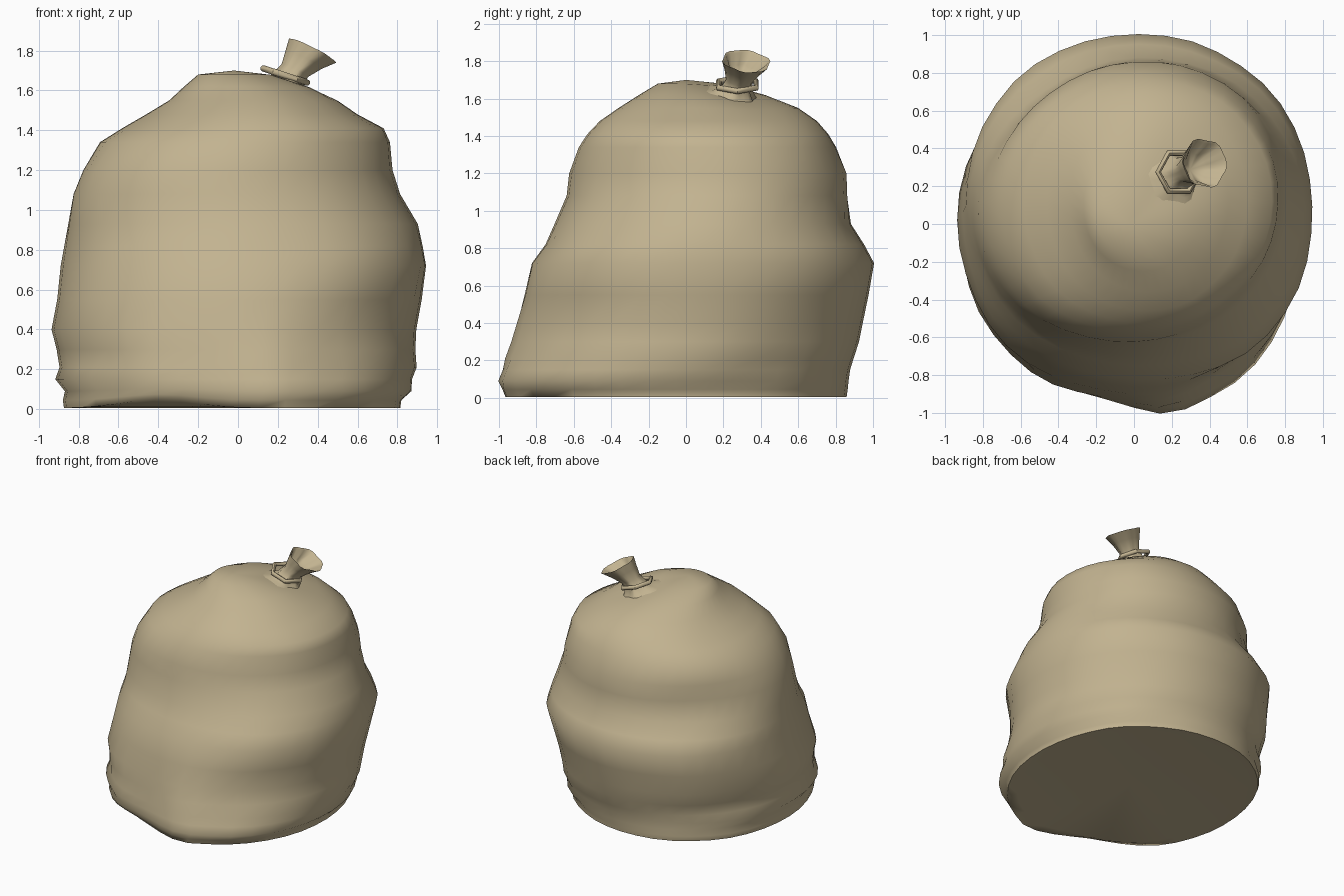
import bpy, bmesh, math
from mathutils import Vector, noise

if "Cube" in bpy.data.objects:
    bpy.data.objects.remove(bpy.data.objects["Cube"])

mat = bpy.data.materials.new("tan sackcloth")
mat.diffuse_color = (0.54, 0.45, 0.28, 1)
mat.use_nodes = True
mat.node_tree.nodes["Principled BSDF"].inputs["Base Color"].default_value = mat.diffuse_color


def loft(name, rings, cap_start=None, cap_end=None, angle=60):
    """Skin a list of closed rings; optional centre points close the ends."""
    bm = bmesh.new()
    vs = [[bm.verts.new(p) for p in r] for r in rings]
    n = len(vs[0])
    for a, b in zip(vs, vs[1:]):
        for i in range(n):
            j = (i + 1) % n
            bm.faces.new((a[i], a[j], b[j], b[i]))
    for ring, c, flip in ((vs[0], cap_start, True), (vs[-1], cap_end, False)):
        if c is not None:
            cv = bm.verts.new(c)
            for i in range(n):
                j = (i + 1) % n
                bm.faces.new((ring[j], ring[i], cv) if flip else (ring[i], ring[j], cv))
    bmesh.ops.recalc_face_normals(bm, faces=bm.faces)
    me = bpy.data.meshes.new(name)
    bm.to_mesh(me)
    bm.free()
    ob = bpy.data.objects.new(name, me)
    bpy.context.collection.objects.link(ob)
    me.materials.append(mat)
    bpy.ops.object.select_all(action='DESELECT')
    ob.select_set(True)
    bpy.context.view_layer.objects.active = ob
    bpy.ops.object.shade_smooth_by_angle(angle=math.radians(angle))
    return ob


# Sack body sections: z, x min, x max, y min, y max
SECTIONS = [
    (0.005, -0.87, 0.81, -0.95, 0.855),
    (0.045, -0.875, 0.815, -0.965, 0.86),
    (0.09, -0.865, 0.865, -0.98, 0.865),
    (0.15, -0.915, 0.87, -0.965, 0.875),
    (0.21, -0.895, 0.895, -0.955, 0.895),
    (0.30, -0.91, 0.89, -0.93, 0.925),
    (0.40, -0.935, 0.895, -0.905, 0.945),
    (0.55, -0.905, 0.92, -0.86, 0.975),
    (0.72, -0.885, 0.935, -0.815, 1.0),
    (0.82, -0.87, 0.92, -0.745, 0.95),
    (0.93, -0.855, 0.90, -0.70, 0.885),
    (1.08, -0.83, 0.81, -0.635, 0.865),
    (1.20, -0.775, 0.77, -0.62, 0.855),
    (1.34, -0.69, 0.76, -0.57, 0.80),
    (1.41, -0.58, 0.73, -0.525, 0.76),
    (1.48, -0.46, 0.60, -0.46, 0.70),
    (1.55, -0.345, 0.50, -0.36, 0.60),
    (1.62, -0.27, 0.36, -0.25, 0.43),
    (1.68, -0.20, 0.17, -0.15, 0.21),
]
# Bulges and hollows between the axes: direction, height, spread, amount
LOBES = [
    (45, 1.20, 0.17, 0.06), (225, 1.22, 0.22, 0.05), (45, 0.72, 0.15, 0.02),
    (135, 1.06, 0.16, -0.08), (135, 0.72, 0.12, 0.03), (135, 0.05, 0.12, 0.04),
    (315, 0.74, 0.16, 0.06), (315, 0.06, 0.14, 0.05), (225, 0.60, 0.25, 0.02),
]
N = 40


def body_point(z, x0, x1, y0, y1, k):
    a = 2 * math.pi * k / N
    c, s = math.cos(a), math.sin(a)
    f = 1.0
    for d, h, w, amt in LOBES:
        f += amt * max(0, math.cos(a - math.radians(d))) ** 6 * math.exp(-((z - h) / w) ** 2)
    # soft cloth wrinkles
    f += 0.015 * noise.noise(Vector((c * 2.2, s * 2.2, z * 4 + c))) * abs(math.sin(2 * a))
    x = (x0 + x1) / 2 + (x1 - x0) / 2 * c * f
    y = (y0 + y1) / 2 + (y1 - y0) / 2 * s * f
    if y < -0.3:
        low = max(0, 1 - z / 0.6)
        # flattened front that comes to a point right of centre
        y += 0.055 * low * math.exp(-((x + 0.22) / 0.22) ** 2)
        y -= 0.04 * low * math.exp(-((x - 0.2) / 0.14) ** 2)
        # lifted lip at the front left of the base
        if z < 0.13:
            z += 0.045 * (1 - z / 0.13) * math.exp(-((x + 0.4) / 0.25) ** 2)
    # dip round the tied neck
    z -= 0.03 * math.exp(-((x - 0.25) ** 2 + (y - 0.28) ** 2) / 0.03)
    return Vector((x, y, z))


rings = [[body_point(*s, k) for k in range(N)] for s in SECTIONS]
# flat underside ring just inside the rim
under = [Vector((p.x * 0.92, p.y * 0.92, 0.01)) for p in rings[0]]
loft("sack_body", [under] + rings,
     cap_start=(0, -0.04, 0.015), cap_end=(-0.02, 0.0, 1.70), angle=70)


# Gathered neck and flared open mouth: centre, axis, radius, fold depth
def tilted_ring(centre, axis, r, fold, n=24):
    q = Vector((0, 0, 1)).rotation_difference(Vector(axis))
    pts = []
    for k in range(n):
        a = 2 * math.pi * k / n
        rr = r * (1 + fold * math.cos(6 * a + 0.6) + 0.4 * fold * math.sin(4 * a))
        pts.append(Vector(centre) + q @ Vector((rr * math.cos(a), rr * math.sin(a), 0)))
    return pts


NECK = [
    ((0.21, 0.25, 1.575), (0.33, 0.35, 1), 0.22, 0.04),
    ((0.23, 0.26, 1.62), (0.33, 0.3, 1), 0.12, 0.07),
    ((0.25, 0.27, 1.655), (0.3, 0.15, 1), 0.08, 0.09),
    ((0.285, 0.285, 1.70), (0.45, 0.12, 0.9), 0.070, 0.06),
    ((0.33, 0.305, 1.755), (0.45, 0.12, 0.88), 0.098, 0.05),
    ((0.375, 0.322, 1.80), (0.45, 0.12, 0.88), 0.128, 0.05),
    ((0.371, 0.321, 1.793), (0.45, 0.12, 0.88), 0.116, 0.07),
    ((0.325, 0.30, 1.745), (0.45, 0.12, 0.88), 0.078, 0.14),
]
loft("tied_neck", [tilted_ring(*r) for r in NECK], cap_end=(0.295, 0.288, 1.71))

# Six-sided cord loop round the neck
q = Vector((0, 0, 1)).rotation_difference(Vector((0.31, 0.0, 0.95)))
bpy.ops.mesh.primitive_torus_add(major_segments=6, minor_segments=8,
                                 major_radius=0.115, minor_radius=0.016,
                                 location=(0.237, 0.275, 1.675),
                                 rotation=q.to_euler())
cord = bpy.context.object
cord.name = "neck_cord"
cord.data.materials.append(mat)
bpy.ops.object.shade_smooth_by_angle(angle=math.radians(50))
